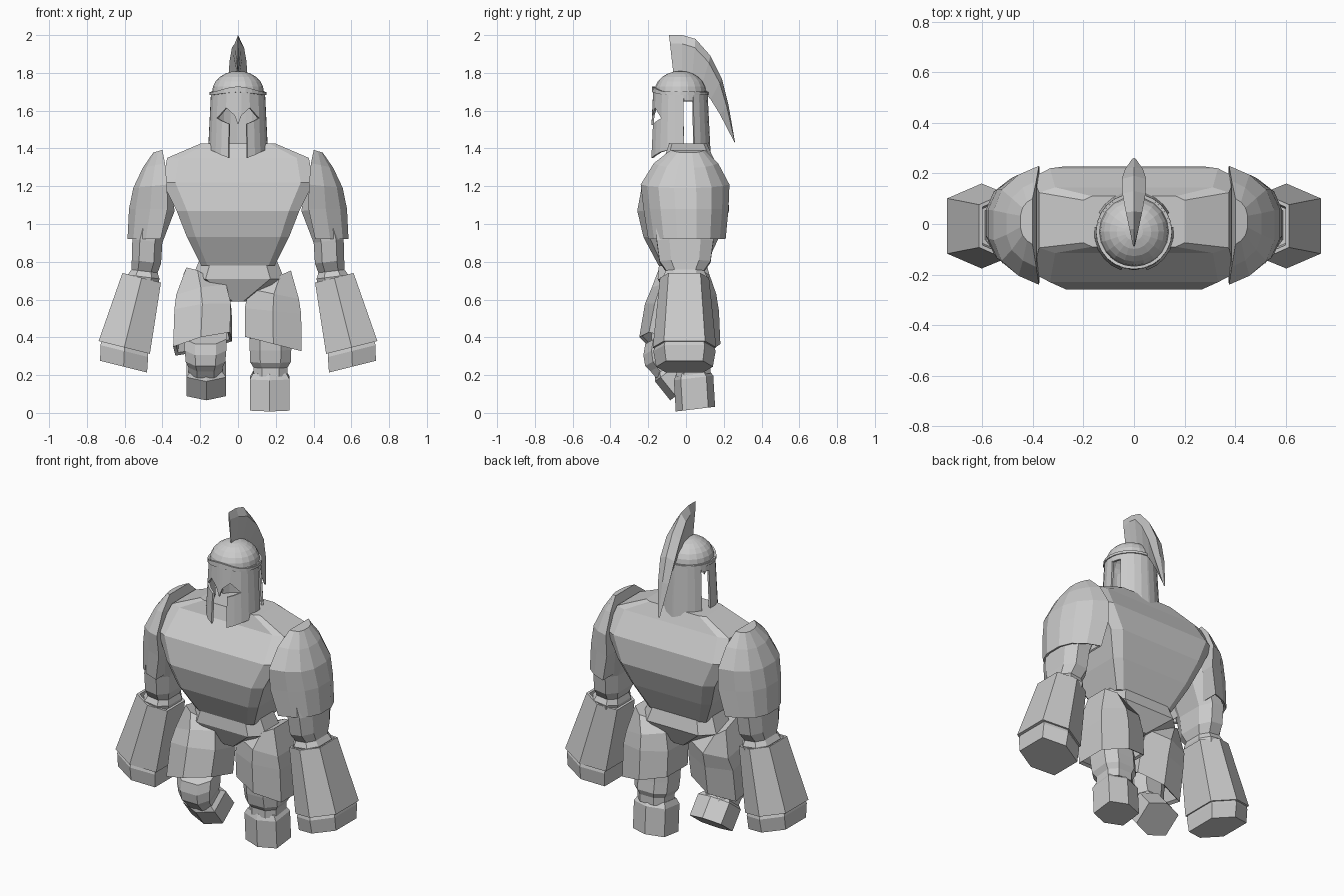
import bpy, bmesh, math
from mathutils import Vector, Euler

cube = bpy.data.objects.get("Cube")
if cube:
    bpy.data.objects.remove(cube)

stone = bpy.data.materials.new("grey stone")
stone.use_nodes = True
stone.diffuse_color = (0.6, 0.6, 0.6, 1)
stone.node_tree.nodes["Principled BSDF"].inputs["Base Color"].default_value = (0.6, 0.6, 0.6, 1)

# Unit cross-sections
SLAB = [(1, -.84), (1, .84), (.83, 1), (.3, 1), (-.3, 1), (-.83, 1),
        (-1, .84), (-1, -.84), (-.83, -1), (-.3, -1), (.3, -1), (.83, -1)]
HIPS = [(1, -.5), (1, .5), (.7, 1), (-.7, 1), (-1, .5), (-1, -.5), (-.7, -1), (.7, -1)]
HEX = [(1, -.65), (1, .65), (0, 1), (-1, .65), (-1, -.65), (0, -1)]
ROUND = [(math.cos(math.radians(a)), math.sin(math.radians(a))) for a in range(0, 360, 45)]
BLOCK = [(1, -.55), (1, .55), (.5, 1), (-.5, 1), (-1, .55), (-1, -.55), (-.5, -1), (.5, -1)]
DEE = [(-1, -1), (-.1, -.85), (.65, -.6), (1, -.25), (1, .25), (.65, .6), (-.1, .85), (-1, 1)]


def finish(name, bm):
    bmesh.ops.recalc_face_normals(bm, faces=bm.faces)
    mesh = bpy.data.meshes.new(name)
    bm.to_mesh(mesh)
    bm.free()
    mesh.materials.append(stone)
    obj = bpy.data.objects.new(name, mesh)
    bpy.context.collection.objects.link(obj)
    return obj


def ring(shape, c, hx, hy, roll=0, pitch=0):
    turn = Euler((pitch, roll, 0)).to_matrix()
    return [Vector(c) + turn @ Vector((x * hx, y * hy, 0)) for x, y in shape]


def loft(name, rings, side=1):
    """Skin a list of equal-length rings and cap both ends."""
    bm = bmesh.new()
    rows = [[bm.verts.new((p.x * side, p.y, p.z)) for p in r] for r in rings]
    n = len(rows[0])
    for a, b in zip(rows, rows[1:]):
        for i in range(n):
            j = (i + 1) % n
            bm.faces.new((a[i], a[j], b[j], b[i]))
    bm.faces.new(rows[0])
    bm.faces.new(rows[-1])
    return finish(name, bm)


def wall(name, strips, grow=0, thick=.012):
    """Curved plate from strips of (angle from the front, top z, bottom z)."""
    bm = bmesh.new()
    for strip in strips:
        cols = []
        for deg, top, low in strip:
            a = math.radians(deg)
            col = []
            for z in (top, low):
                r = .138 + grow + .05 * (1.7 - z)
                col.append(bm.verts.new((r * math.sin(a), -.03 - r * math.cos(a), z)))
            cols.append(col)
        for a, b in zip(cols, cols[1:]):
            bm.faces.new((a[0], a[1], b[1], b[0]))
    bmesh.ops.remove_doubles(bm, verts=bm.verts, dist=.0005)
    mod = finish(name, bm).modifiers.new("thickness", "SOLIDIFY")
    mod.thickness = thick
    mod.offset = 0


# Torso and pelvis
loft("torso", [ring(SLAB, (0, y, z), hx, hy) for y, z, hx, hy in [
    (.01, 1.425, .2, .1), (.015, 1.35, .375, .13), (-.005, 1.22, .4, .225),
    (-.015, 1.07, .325, .243), (-.025, .93, .27, .2), (-.02, .78, .195, .125)]])
loft("pelvis", [ring(HIPS, (0, y, z), hx, hy) for y, z, hx, hy in [
    (-.02, .82, .2, .12), (-.01, .71, .245, .14), (-.01, .59, .04, .08)]])

# Helmet: brow with nose guard, cheek guards, ear slots and back
upper = [(0, 1.7, 1.525), (7, 1.7, 1.575), (25, 1.7, 1.615), (48, 1.7, 1.56),
         (64, 1.7, 1.56), (80, 1.7, 1.56), (97, 1.7, 1.56)]
lower = [(18, 1.53, 1.35), (34, 1.545, 1.365), (48, 1.56, 1.38),
         (64, 1.56, 1.39), (80, 1.56, 1.4), (97, 1.56, 1.4)]
slot_top = [(97, 1.7, 1.65), (107, 1.7, 1.65), (118, 1.7, 1.65)]
back = [(118, 1.7, 1.65), (118, 1.7, 1.38)][1:] + [(a, 1.7, 1.38) for a in range(133, 181, 15)] + [(180, 1.7, 1.38)]
halves = [upper, lower, slot_top, back]
wall("helmet", halves + [[(-a, t, b) for a, t, b in strip] for strip in halves])


def peak(deg):
    return max(0, math.cos(math.radians(deg))) ** 4


wall("helmet_rim", [[(a, 1.698 + .03 * peak(a), 1.683 + .015 * peak(a)) for a in range(-180, 181, 15)]], .006)

# Dome
bm = bmesh.new()
bmesh.ops.create_uvsphere(bm, u_segments=20, v_segments=12, radius=1)
bmesh.ops.delete(bm, geom=[v for v in bm.verts if v.co.z < -.01], context="VERTS")
for v in bm.verts:
    v.co = Vector((v.co.x * .137, v.co.y * .137 - .03, 1.7 + v.co.z * .11))
finish("helmet_dome", bm)

# Crest: diamond sections from front edge to trailing tip (outer y z, inner y z, half width)
crest = []
for oy, oz, iy, iz, w in [(-.09, 2, -.065, 1.78, .004), (-.02, 2, -.02, 1.77, .018),
                          (.05, 1.98, .03, 1.75, .032), (.13, 1.89, .08, 1.72, .046),
                          (.19, 1.77, .13, 1.66, .048), (.225, 1.63, .18, 1.58, .036),
                          (.26, 1.43, .255, 1.435, .006)]:
    mid = Vector((0, iy, iz)).lerp(Vector((0, oy, oz)), .8)
    crest.append([Vector((0, oy, oz)), mid + Vector((w, 0, 0)), Vector((0, iy, iz)), mid - Vector((w, 0, 0))])
loft("helmet_crest", crest)

TILT = -.245
for side, label in ((1, "left"), (-1, "right")):
    # Shoulder plate, hollow at the hem, and arm
    loft(label + "_shoulder_plate", [ring(DEE, (x, y, z), hx, hy, roll) for x, y, z, hx, hy, roll in [
        (.425, .01, 1.385, .025, .09, .3), (.445, 0, 1.31, .06, .17, .2),
        (.465, -.005, 1.2, .09, .235, .1), (.475, 0, 1.08, .102, .225, 0),
        (.497, .005, .92, .088, .205, 0), (.493, .005, .925, .076, .19, 0),
        (.485, .005, 1.04, .085, .2, 0)]], side)
    loft(label + "_arm", [ring(BLOCK, (x, -.005, z), hx, hy, TILT / 2) for x, z, hx, hy in [
        (.42, 1.25, .06, .13), (.43, 1.08, .095, .16), (.48, .91, .08, .15), (.485, .8, .078, .135),
        (.495, .75, .07, .1), (.5, .72, .085, .115), (.51, .66, .08, .1)]], side)

    # Gauntlet and fist follow one slanted line
    def along(s, hx, hy, shift=0):
        c = (.51 + s * math.sin(-TILT) + shift, -.008, .715 - s * math.cos(TILT))
        return ring(HEX, c, hx, hy, TILT)
    loft(label + "_gauntlet", [along(.06, .085, .1), along(0, .092, .115), along(0, .105, .13),
                               along(.38, .14, .168), along(.38, .12, .15)], side)
    loft(label + "_fist", [along(.36, .125, .15), along(.4, .13, .165, -.005),
                           along(.485, .128, .15, -.022)], side)

# Legs: the right one is lifted with the knee forward, the left one stands
legs = {
    "left": (1, .015, .03, [(.02, .4, .11), (.025, .34, .11), (.035, .275, .108), (.04, .245, .09),
                            (.04, .2, .09)], [(.035, .215, .088), (.04, .185, .105), (.05, .02, .105)], .12),
    "right": (-1, -.04, -.1, [(-.12, .42, .11), (-.13, .36, .11), (-.125, .3, .105), (-.11, .265, .09),
                              (-.08, .23, .09)], [(-.095, .25, .085), (-.08, .23, .105), (0, .13, .105)], .65),
}
for label, (side, top_y, knee_y, shin, foot, pitch) in legs.items():
    lean = .25 if side < 0 else 0
    loft(label + "_thigh_guard", [ring(HEX, (x, y, z), hx, hy, roll, -lean) for x, y, z, hx, hy, roll in [
        (.225, top_y, .73, .06, .11, -.4), (.19, top_y, .63, .135, .145, .2),
        (.185, (top_y + knee_y) / 2, .54, .15, .152, .1), (.187, knee_y, .365, .155, .152, .25),
        (.187, knee_y, .375, .14, .135, .25), (.187, knee_y, .45, .13, .125, .15)]], side)
    loft(label + "_shin", [ring(BLOCK, (.172, y, z), h, h, 0, pitch * .8) for y, z, h in shin], side)
    loft(label + "_foot", [ring(HEX, (.168, y, z), h, h, 0, pitch) for y, z, h in foot], side)
